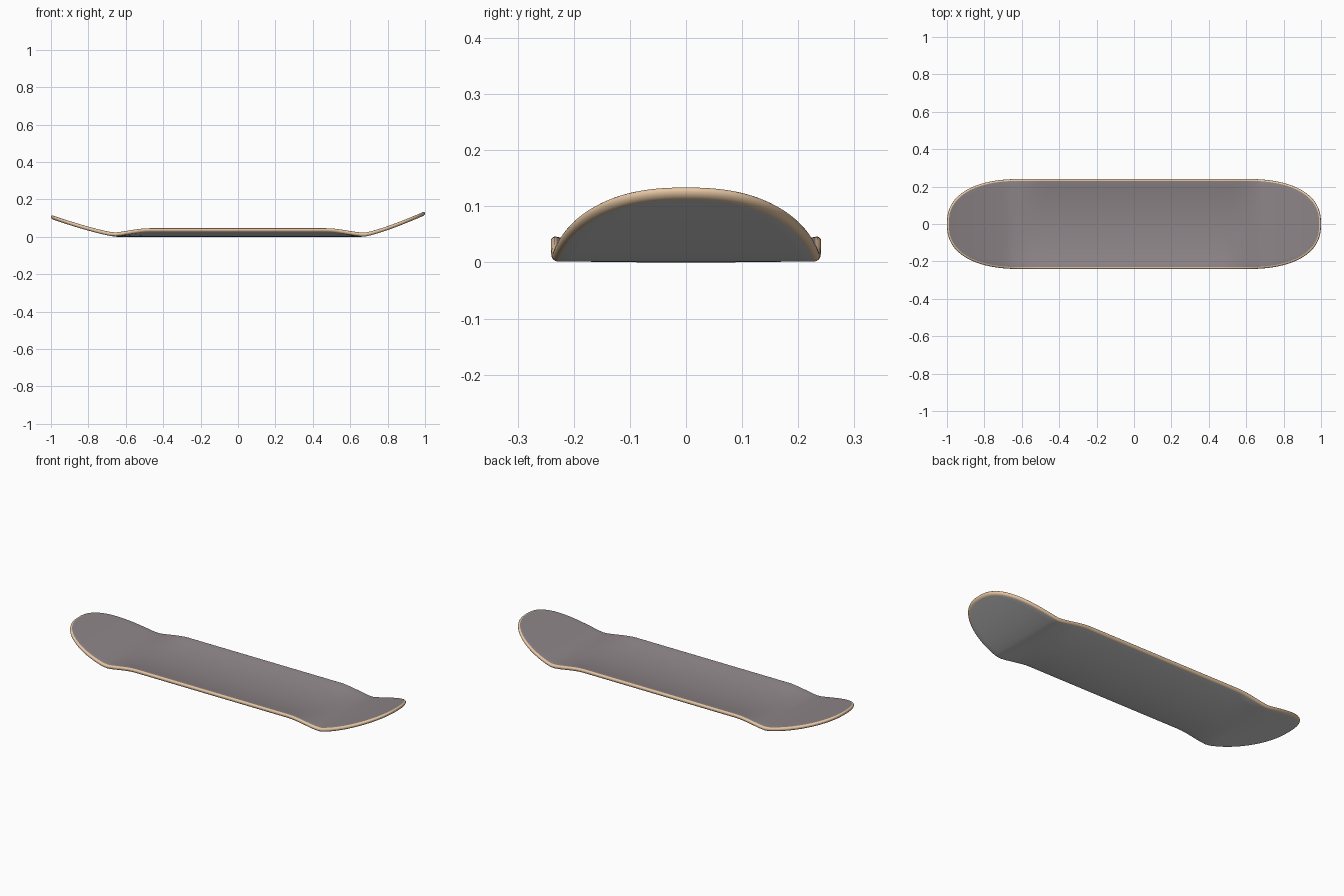
import bpy, bmesh, math

if "Cube" in bpy.data.objects:
    bpy.data.objects.remove(bpy.data.objects["Cube"])

HALF, WIDTH, STRAIGHT = 1.0, 0.241, 0.59  # half length, half width, start of round ends
THICK, R = 0.021, 0.010                  # deck thickness, edge rounding
POWER = 2.4                              # roundness of the ends


def material(name, rgb):
    m = bpy.data.materials.new(name)
    m.diffuse_color = (*rgb, 1)
    m.use_nodes = True
    m.node_tree.nodes["Principled BSDF"].inputs["Base Color"].default_value = m.diffuse_color
    return m


def smooth(t):
    t = min(1, max(0, t))
    return 0.5 * t + 0.5 * t * t * (3 - 2 * t)


def height(x, y):
    """Underside height: side concave in the middle, kicks at both ends."""
    fade = 1 - smooth((abs(x) - 0.49) / 0.19)
    z = 0.027 * fade * (abs(y) / WIDTH) ** 2
    if x > 0.67:
        z += 0.116 * ((x - 0.67) / 0.33) ** 1.25
    elif x < -0.65:
        z += 0.096 * ((-x - 0.65) / 0.35) ** 1.25
    return z


# stations along the board: (direction, angle) on the ends, plain x in the middle
N = 28
end = [math.pi / 2 * i / N for i in range(N + 1)]
stations = [(-1, a) for a in end] + [(0, -STRAIGHT + 2 * STRAIGHT * i / 40) for i in range(1, 40)]
stations += [(1, a) for a in reversed(end)]


def outline(station, inset):
    side, a = station
    if side == 0:
        return a, WIDTH - inset
    x = STRAIGHT + (HALF - STRAIGHT - inset) * max(0, math.cos(a)) ** (2 / POWER)
    return side * x, (WIDTH - inset) * math.sin(a) ** (2 / POWER)


bm = bmesh.new()


def point(x, y, dz):
    return bm.verts.new((x, y, height(x, y) + dz))


def skin(rows, mat, flip=False):
    for r0, r1 in zip(rows, rows[1:]):
        for i in range(len(r0) - 1):
            quad = [r0[i], r1[i], r1[i + 1], r0[i + 1]]
            f = bm.faces.new(quad[::-1] if flip else quad)
            f.material_index = mat


# top grip and underside sheets
M = 16
for dz, mat, flip in ((THICK, 0, False), (0, 1, True)):
    rows = []
    for s in stations:
        x, w = outline(s, R)
        rows.append([point(x, w * (2 * j / M - 1), dz) for j in range(M + 1)])
    skin(rows, mat, flip)

# rounded wooden edge running round the board
for sign in (-1, 1):
    rows = []
    for k in range(9):
        ang = math.pi * k / 8
        inset, dz = R * (1 - math.sin(ang)), THICK / 2 * (1 + math.cos(ang))
        rows.append([point(x, sign * w, dz) for x, w in (outline(s, inset) for s in stations)])
    skin(rows, 2, sign > 0)

bmesh.ops.remove_doubles(bm, verts=bm.verts, dist=1e-5)
bmesh.ops.recalc_face_normals(bm, faces=bm.faces)
for f in bm.faces:
    f.smooth = True
mesh = bpy.data.meshes.new("deck")
bm.to_mesh(mesh)
bm.free()
deck = bpy.data.objects.new("deck", mesh)
bpy.context.collection.objects.link(deck)
for m in (material("grip grey", (0.27, 0.235, 0.245)),
          material("underside light grey", (0.62, 0.62, 0.62)),
          material("wood edge", (0.78, 0.56, 0.36))):
    mesh.materials.append(m)
